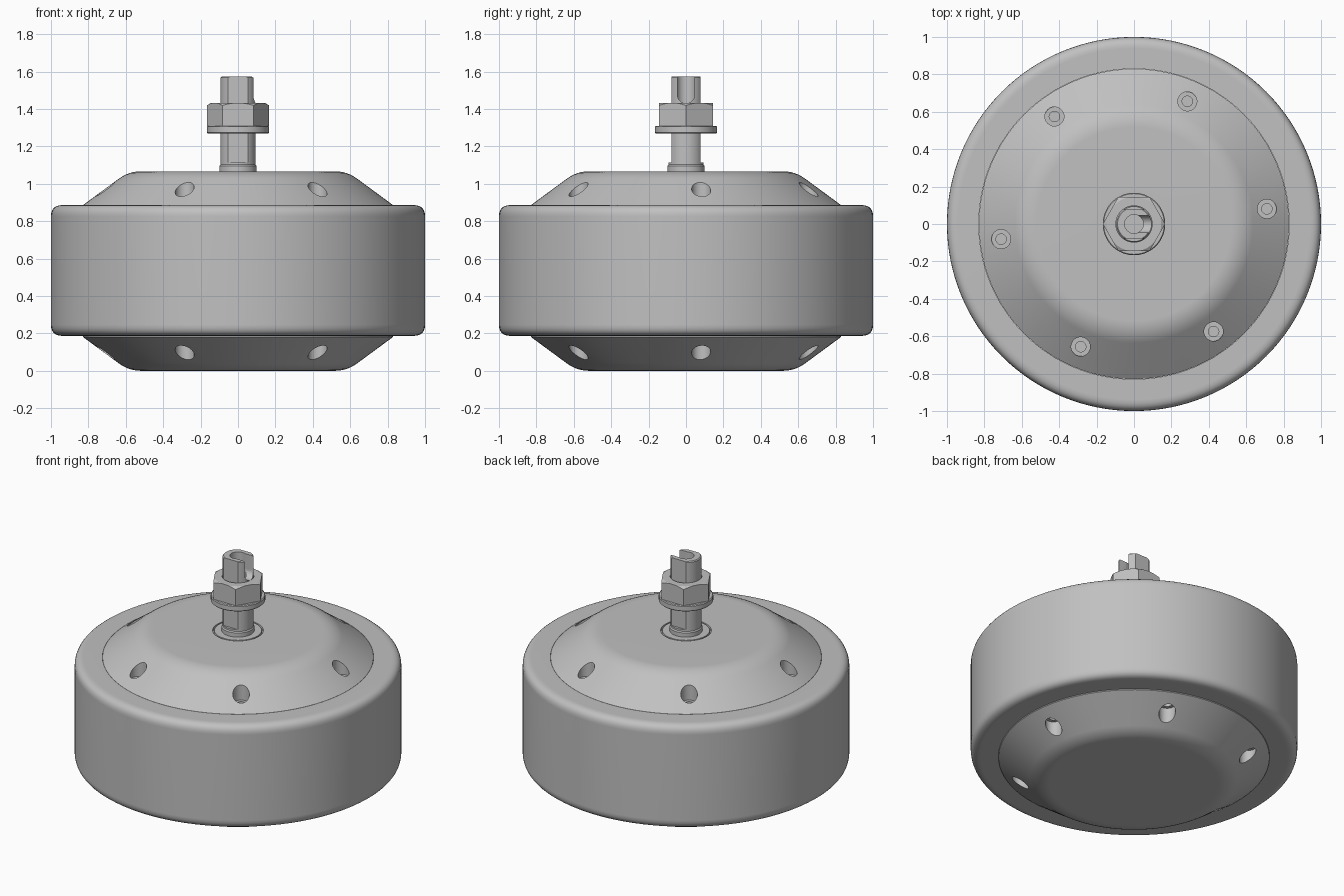
import bpy, bmesh, math
from mathutils import Vector, Matrix

if "Cube" in bpy.data.objects:
    bpy.data.objects.remove(bpy.data.objects["Cube"], do_unlink=True)

GREY = (0.53, 0.53, 0.53, 1)
metal = bpy.data.materials.new("grey metal")
metal.use_nodes = True
metal.diffuse_color = GREY
metal.node_tree.nodes["Principled BSDF"].inputs["Base Color"].default_value = GREY


def to_object(name, bm):
    bmesh.ops.recalc_face_normals(bm, faces=bm.faces)
    mesh = bpy.data.meshes.new(name)
    bm.to_mesh(mesh)
    bm.free()
    mesh.materials.append(metal)
    ob = bpy.data.objects.new(name, mesh)
    bpy.context.collection.objects.link(ob)
    return ob


def fillet(a, corner, b, size, steps=6):
    """Points rounding a profile corner."""
    a, c, b = Vector(a), Vector(corner), Vector(b)
    p, q = c + (a - c).normalized() * size, c + (b - c).normalized() * size
    ts = [i / steps for i in range(steps + 1)]
    return [tuple(p * (1 - t) ** 2 + c * 2 * t * (1 - t) + q * t * t) for t in ts]


def lathe(name, profile, segments=96, closed=False, centres=((0, 0),)):
    """Spin an (r, z) profile around z, once for each centre."""
    bm = bmesh.new()
    for cx, cy in centres:
        vs = [bm.verts.new((cx + r, cy, z)) for r, z in profile]
        es = [bm.edges.new(pair) for pair in zip(vs, vs[1:])]
        if closed:
            es.append(bm.edges.new((vs[-1], vs[0])))
        bmesh.ops.spin(bm, geom=vs + es, cent=(cx, cy, 0), axis=(0, 0, 1),
                       angle=math.tau, steps=segments, use_duplicate=False)
    bmesh.ops.remove_doubles(bm, verts=bm.verts, dist=1e-5)
    return to_object(name, bm)


def rod(name, r, z0, z1, segments=48):
    return lathe(name, [(0, z0), (r, z0), (r, z1), (0, z1)], segments)


def box(name, lo, hi):
    bm = bmesh.new()
    lo, hi = Vector(lo), Vector(hi)
    bmesh.ops.create_cube(bm, size=1, matrix=Matrix.Translation((lo + hi) / 2)
                          @ Matrix.Diagonal((*(hi - lo), 1)))
    return to_object(name, bm)


def activate(ob):
    bpy.ops.object.select_all(action='DESELECT')
    ob.select_set(True)
    bpy.context.view_layer.objects.active = ob


def boolean(ob, tool, operation='DIFFERENCE'):
    activate(ob)
    mod = ob.modifiers.new("cut", 'BOOLEAN')
    mod.operation, mod.solver, mod.object = operation, 'EXACT', tool
    bpy.ops.object.modifier_apply(modifier=mod.name)
    bpy.data.objects.remove(tool, do_unlink=True)


def smooth(ob):
    activate(ob)
    bpy.ops.object.shade_smooth_by_angle(angle=math.radians(30))
    mod = ob.modifiers.new("even shading", 'WEIGHTED_NORMAL')
    mod.keep_sharp = True


TOP, MID = 1.067, 0.5335

# Outer drum ring with rounded edges
inner, outer, low, high = 0.83, 1.0, 0.187, 0.886
ring = [(inner, low)]
ring += fillet((inner, low), (outer, low), (outer, high), 0.06)
ring += fillet((outer, low), (outer, high), (inner, high), 0.06)
ring += [(inner, high)]
smooth(lathe("drum_ring", ring, 128, closed=True))

# Domed end covers with six stepped screw holes each
shoulder, foot = (0.583, TOP), (0.829, high)
hole_centres = [(0.715 * math.cos(a), 0.715 * math.sin(a))
                for a in (math.radians(6.5 + 60 * i) for i in range(6))]
for name, side in (("upper_cover", 1), ("lower_cover", -1)):
    profile = [(0, MID + 0.1), (0.829, MID + 0.1), foot]
    profile += fillet(foot, shoulder, (0, TOP), 0.066)
    if side > 0:  # seat groove around the shaft
        profile += [(0.155, TOP), (0.153, TOP - 0.012), (0.147, TOP - 0.012), (0.145, TOP)]
    profile += [(0, TOP)]
    hole = [(0, 0.82), (0.028, 0.82), (0.028, 0.905), (0.051, 0.905), (0.051, 1.2), (0, 1.2)]

    def flip(points):
        return [(r, MID + side * (z - MID)) for r, z in points]

    cover = lathe(name, flip(profile), 128)
    boolean(cover, lathe("hole_cutter", flip(hole), 32, centres=hole_centres))
    smooth(cover)

# Shaft with a round collar, two flats and a cable slot open to the left
shaft = lathe("shaft", [(0, 1.0), (0.1, 1.0), (0.1, 1.095), (0.094, 1.102), (0.094, 1.567),
                        (0.088, 1.573), (0, 1.573)], 64)
for s in (-1, 1):
    ys = sorted((s * 0.077, s * 0.3))
    boolean(shaft, box("flat_cutter", (-0.3, ys[0], 1.115), (0.3, ys[1], 1.8)))
boolean(shaft, rod("bore_cutter", 0.05, 1.3, 1.8))
boolean(shaft, box("slot_cutter", (0, -0.046, 1.476), (0.3, 0.046, 1.8)))
slot_floor = rod("slot_floor_cutter", 0.046, 0, 0.3)
slot_floor.data.transform(Matrix.Translation((0, 0, 1.476)) @ Matrix.Rotation(math.pi / 2, 4, 'Y'))
boolean(shaft, slot_floor)
smooth(shaft)

# Washer
smooth(lathe("washer", [(0.097, 1.27), (0.162, 1.27), (0.167, 1.275), (0.167, 1.305),
                        (0.162, 1.31), (0.097, 1.31)], 64, closed=True))

# Hexagonal nut with a turned chamfer
nut = rod("hex_nut", 0.167, 1.309, 1.432, 6)
boolean(nut, lathe("chamfer_tool", [(0, 1.2), (0.18, 1.2), (0.18, 1.41), (0.144, 1.433),
                                    (0, 1.433)], 64), 'INTERSECT')
boolean(nut, rod("nut_bore_cutter", 0.097, 1.2, 1.6))
smooth(nut)
